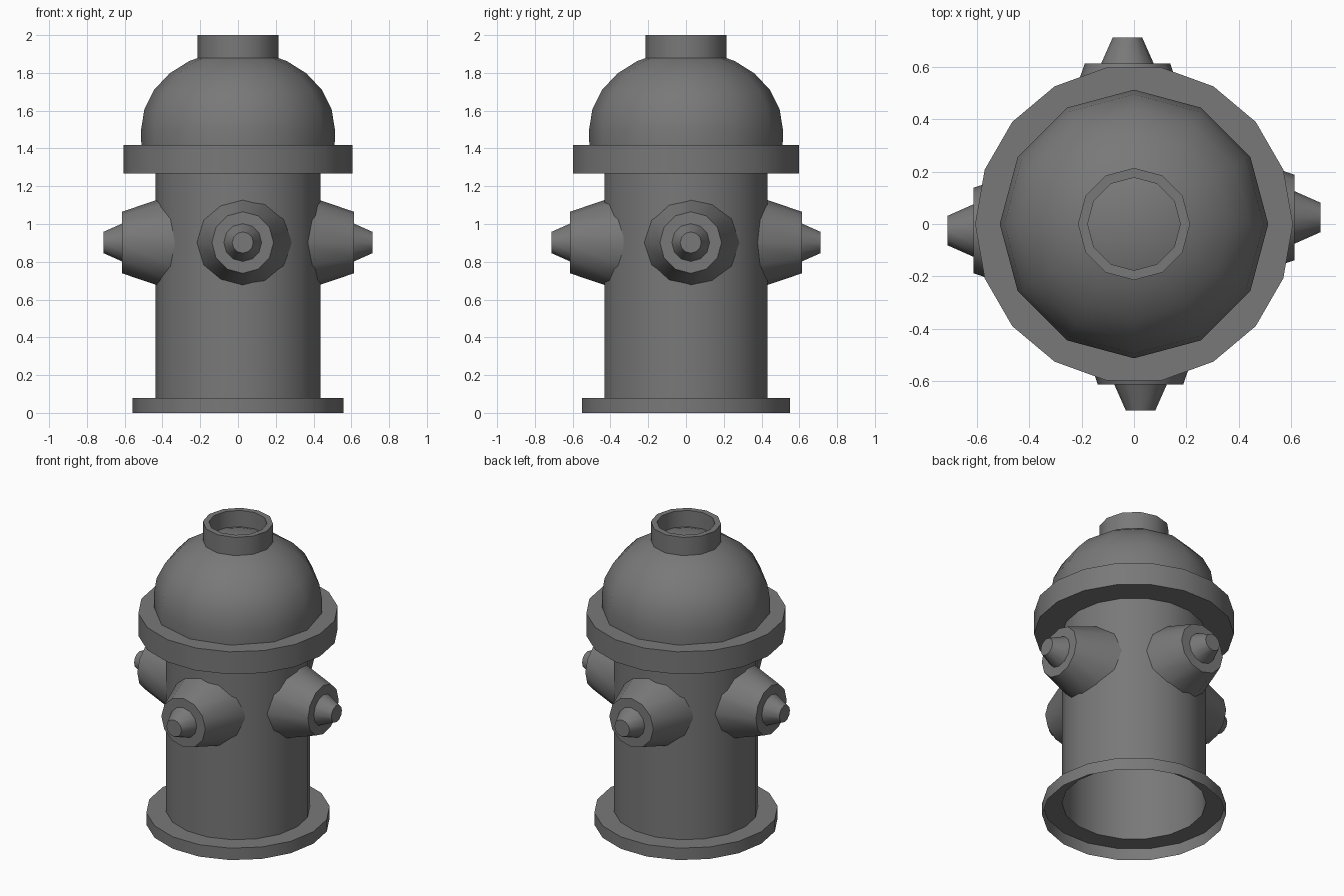
import bpy, bmesh, math
from mathutils import Matrix

if "Cube" in bpy.data.objects:
    bpy.data.objects.remove(bpy.data.objects["Cube"])

# Dark grey paint shared by all parts
paint = bpy.data.materials.new("dark_grey")
paint.diffuse_color = (0.19, 0.19, 0.19, 1)
paint.use_nodes = True
paint.node_tree.nodes["Principled BSDF"].inputs["Base Color"].default_value = paint.diffuse_color


def lathe(name, profile, sides, matrix=Matrix()):
    """Revolve (radius, height) points around z; radius 0 closes to a point."""
    bm = bmesh.new()
    rings = []
    for r, z in profile:
        if r == 0:
            rings.append([bm.verts.new((0, 0, z))] * sides)
        else:
            rings.append([bm.verts.new((r * math.cos(a), r * math.sin(a), z))
                          for a in (2 * math.pi * i / sides for i in range(sides))])
    for low, high in zip(rings, rings[1:]):
        for i in range(sides):
            j = (i + 1) % sides
            quad = [low[i], low[j], high[j], high[i]]
            bm.faces.new(list(dict.fromkeys(quad)))
    bm.transform(matrix)
    mesh = bpy.data.meshes.new(name)
    bm.to_mesh(mesh)
    bm.free()
    mesh.materials.append(paint)
    obj = bpy.data.objects.new(name, mesh)
    bpy.context.collection.objects.link(obj)
    bpy.ops.object.select_all(action='DESELECT')
    obj.select_set(True)
    bpy.context.view_layer.objects.active = obj
    bpy.ops.object.shade_smooth_by_angle(angle=math.radians(40))
    return obj


# Hollow shell: foot flange open below, barrel, and collar under the dome
lathe("barrel_and_flanges", [(0.558, 0), (0.558, 0.08), (0.437, 0.08),
                             (0.437, 1.267), (0.607, 1.267),
                             (0.607, 1.417), (0.48, 1.417)], 18)

# Dome: short straight skirt, then a flattened half sphere
dome = [(0.512, 1.417)]
for step in range(6):
    a = math.radians(15 * step)
    dome.append((0.513 * math.cos(a), 1.5 + 0.42 * math.sin(a)))
dome.append((0, 1.92))
lathe("dome", dome, 12)

# Open ring on top
lathe("top_ring", [(0.214, 1.86), (0.214, 2.0), (0.177, 2.0), (0.177, 1.87)], 12)

# Four outlets, each slightly off the centre line, with a tapered tip
outlet = [(0.259, 0.33), (0.163, 0.614), (0.10, 0.614), (0.056, 0.713), (0, 0.713)]
for k, side in enumerate(("right", "back", "left", "front")):
    place = (Matrix.Rotation(k * math.pi / 2, 4, 'Z')
             @ Matrix.Translation((0, 0.025, 0.902))
             @ Matrix.Rotation(math.pi / 2, 4, 'Y'))
    lathe("outlet_" + side, outlet, 12, place)
